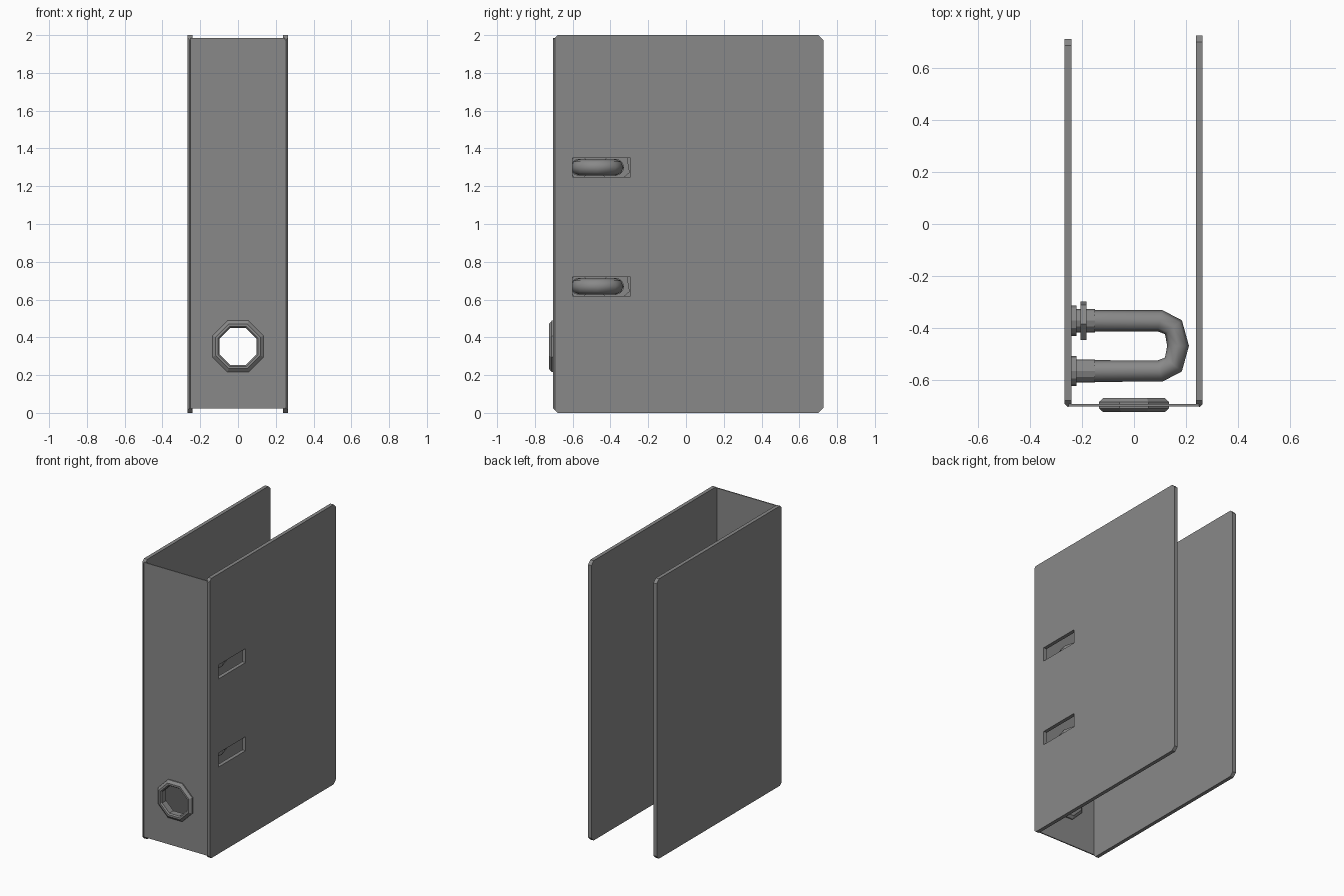
import bpy, bmesh, math
from mathutils import Matrix, Vector

cube = bpy.data.objects.get("Cube")
if cube:
    bpy.data.objects.remove(cube, do_unlink=True)

grey = bpy.data.materials.new("board_grey")
grey.use_nodes = True
COLOUR = (0.25, 0.25, 0.25, 1)
grey.diffuse_color = COLOUR
grey.node_tree.nodes["Principled BSDF"].inputs["Base Color"].default_value = COLOUR


def add(name, bm):
    bmesh.ops.recalc_face_normals(bm, faces=bm.faces)
    mesh = bpy.data.meshes.new(name)
    bm.to_mesh(mesh)
    bm.free()
    obj = bpy.data.objects.new(name, mesh)
    mesh.materials.append(grey)
    bpy.context.collection.objects.link(obj)
    return obj


def box(name, lo, hi):
    lo, hi = Vector(lo), Vector(hi)
    bm = bmesh.new()
    bmesh.ops.create_cube(bm, size=1)
    bmesh.ops.scale(bm, vec=hi - lo, verts=bm.verts)
    bmesh.ops.translate(bm, vec=(lo + hi) / 2, verts=bm.verts)
    return add(name, bm)


def cylinder(name, centre, axis, radius, depth, sides, spin=0):
    bm = bmesh.new()
    turn = Vector(axis).to_track_quat('Z', 'Y').to_matrix().to_4x4()
    matrix = Matrix.Translation(centre) @ turn @ Matrix.Rotation(spin, 4, 'Z')
    bmesh.ops.create_cone(bm, cap_ends=True, segments=sides, radius1=radius,
                          radius2=radius, depth=depth, matrix=matrix)
    return add(name, bm)


def cut(obj, cutter):
    mod = obj.modifiers.new("cut", 'BOOLEAN')
    mod.operation, mod.solver, mod.object = 'DIFFERENCE', 'EXACT', cutter
    cutter.hide_render = True
    cutter.hide_set(True)
    bpy.context.view_layer.objects.active = obj
    bpy.ops.object.modifier_apply(modifier=mod.name)
    bpy.data.objects.remove(cutter, do_unlink=True)


def cover(name, x0, x1, y0, y1):
    """Board with clipped corners and a chamfered hinge edge."""
    c = 0.025
    outline = [(y0 + c, 0), (y1 - c, 0), (y1, c), (y1, 2 - c),
               (y1 - c, 2), (y0 + c, 2), (y0, 2 - c), (y0, c)]
    bm = bmesh.new()
    face = bm.faces.new([bm.verts.new((x0, y, z)) for y, z in outline])
    new = bmesh.ops.extrude_face_region(bm, geom=[face])["geom"]
    bmesh.ops.translate(bm, vec=(x1 - x0, 0, 0),
                        verts=[v for v in new if isinstance(v, bmesh.types.BMVert)])
    hinge = [e for e in bm.edges if all(abs(v.co.y - y0) < 1e-4 for v in e.verts)
             and abs(e.verts[0].co.x - e.verts[1].co.x) < 1e-4]
    bmesh.ops.bevel(bm, geom=hinge, offset=0.011, segments=1, affect='EDGES')
    return add(name, bm)


RING_HEIGHTS = (0.67, 1.30)

# Covers, the left one slotted for the rings
cover("right_cover", -0.268, -0.242, -0.705, 0.713)
left_cover = cover("left_cover", 0.239, 0.265, -0.705, 0.727)
for z in RING_HEIGHTS:
    cut(left_cover, box("slot_cutter", (0.2, -0.60, z - 0.05), (0.3, -0.293, z + 0.05)))

# Spine with finger hole
EYE = Vector((0, -0.699, 0.352))
spine = box("spine", (-0.252, -0.703, 0.022), (0.25, -0.695, 1.985))
cut(spine, cylinder("hole_cutter", EYE, (0, 1, 0), 0.12, 0.2, 8, math.pi / 8))

# Octagonal finger ring: a bevelled section revolved around the hole
section = [(0.106, -0.671), (0.128, -0.671), (0.147, -0.687), (0.147, -0.711),
           (0.128, -0.726), (0.114, -0.726), (0.106, -0.717)]
bm = bmesh.new()
loops = []
for i in range(8):
    a = (i + 0.5) * math.pi / 4
    loops.append([bm.verts.new((r * math.cos(a), y, EYE.z + r * math.sin(a)))
                  for r, y in section])
for i in range(8):
    a, b = loops[i], loops[(i + 1) % 8]
    for j in range(len(section)):
        k = (j + 1) % len(section)
        bm.faces.new((a[j], a[k], b[k], b[j]))
add("finger_ring", bm)

# Ring mechanism: two bent tubes with feet, sleeves and stop plates
bend = [(-0.245, -0.373), (0.10, -0.373), (0.152, -0.398), (0.17, -0.47),
        (0.152, -0.542), (0.10, -0.567), (-0.245, -0.567)]
for n, z in enumerate(RING_HEIGHTS, 1):
    curve = bpy.data.curves.new(f"ring_{n}", 'CURVE')
    curve.dimensions = '3D'
    curve.bevel_depth, curve.bevel_resolution = 0.042, 2
    spline = curve.splines.new('POLY')
    spline.points.add(len(bend) - 1)
    for point, (x, y) in zip(spline.points, bend):
        point.co = (x, y, z, 1)
    curve.materials.append(grey)
    ring = bpy.data.objects.new(f"ring_{n}", curve)
    bpy.context.collection.objects.link(ring)
    bpy.ops.object.select_all(action='DESELECT')
    ring.select_set(True)
    bpy.context.view_layer.objects.active = ring
    bpy.ops.object.convert(target='MESH')
    bpy.ops.object.shade_smooth()
    for side, y in (("back", -0.373), ("front", -0.567)):
        cylinder(f"ring_foot_{side}_{n}", (-0.233, y, z), (1, 0, 0), 0.058, 0.022, 12)
        cylinder(f"ring_sleeve_{side}_{n}", (-0.195, y, z), (1, 0, 0), 0.045, 0.09, 12)
    cylinder(f"stop_plate_{n}", (-0.194, -0.373, z), (1, 0, 0), 0.08, 0.023, 6, 0.17)
